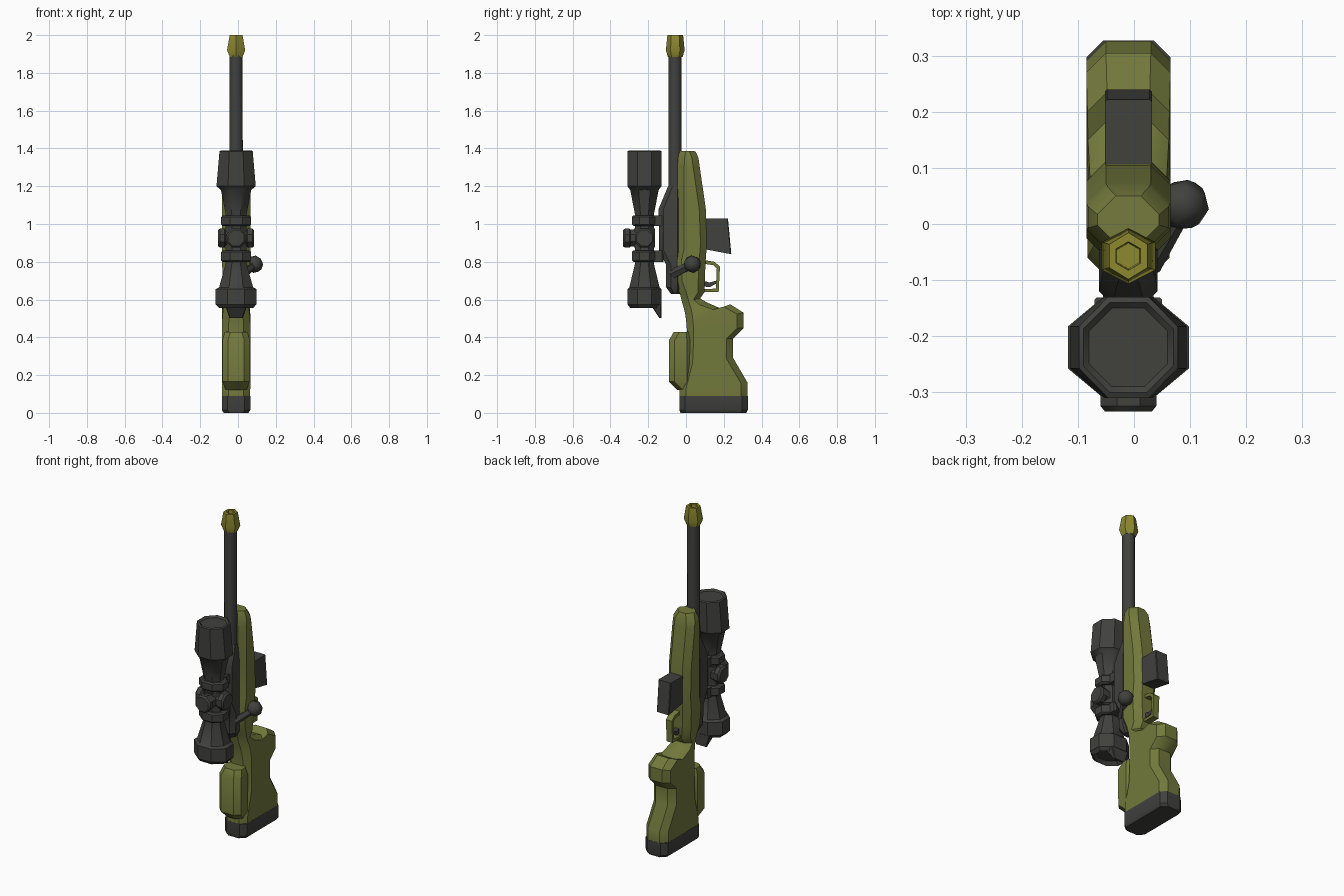
import bpy, bmesh, math
from mathutils import Vector

CX = -0.01  # centre line of the rifle


def material(name, rgb):
    m = bpy.data.materials.new(name)
    m.diffuse_color = (*rgb, 1)
    return m


OLIVE = material("olive_stock", (0.17, 0.19, 0.045))
DARK = material("dark_metal", (0.052, 0.054, 0.048))
BRASS = material("yellow_olive", (0.27, 0.25, 0.03))


def loft(name, rings, mat, angle=35):
    """Skin a list of equal-length rings and cap both ends."""
    bm = bmesh.new()
    vs = [[bm.verts.new(p) for p in r] for r in rings]
    n = len(vs[0])
    for a, b in zip(vs, vs[1:]):
        for i in range(n):
            j = (i + 1) % n
            bm.faces.new((a[i], a[j], b[j], b[i]))
    bm.faces.new(vs[0][::-1])
    bm.faces.new(vs[-1])
    bmesh.ops.recalc_face_normals(bm, faces=bm.faces)
    me = bpy.data.meshes.new(name)
    bm.to_mesh(me)
    bm.free()
    me.materials.append(mat)
    me.shade_smooth()
    me.set_sharp_from_angle(angle=math.radians(angle))
    ob = bpy.data.objects.new(name, me)
    bpy.context.collection.objects.link(ob)
    return ob


def slab(name, rows, mat, chamfer, cx=CX):
    """Chamfered box sections; each row is half width, y0, z0, y1, z1."""
    rings = []
    for hw, y0, z0, y1, z1 in rows:
        c = min(chamfer, hw * 0.6, (y1 - y0) * 0.45)
        t = c / (y1 - y0)
        pts = [(c - hw, 0), (hw - c, 0), (hw, t), (hw, 1 - t),
               (hw - c, 1), (c - hw, 1), (-hw, 1 - t), (-hw, t)]
        rings.append([(cx + x, y0 + (y1 - y0) * s, z0 + (z1 - z0) * s) for x, s in pts])
    return loft(name, rings, mat)


def turned(name, origin, axis, rows, mat, sides=8, angle=35):
    """Turned part; each row is distance along axis and two radii."""
    q = Vector((0, 0, 1)).rotation_difference(Vector(axis))
    k = 1 / math.cos(math.pi / sides)
    rings = []
    for d, rx, ry in rows:
        ring = []
        for i in range(sides):
            a = 2 * math.pi * (i + 0.5) / sides
            ring.append(Vector(origin) + q @ Vector((rx * k * math.cos(a), ry * k * math.sin(a), d)))
        rings.append(ring)
    return loft(name, rings, mat, angle)


def plate(name, profile, hw, mat):
    """Side profile (y, z) extruded across x."""
    return loft(name, [[(CX + s * hw, y, z) for y, z in profile] for s in (-1, 1)], mat)


# butt pad
slab("butt_pad", [(0.065, -0.03, 0.0, 0.32, 0.0), (0.075, -0.035, 0.015, 0.327, 0.015),
                  (0.075, -0.035, 0.09, 0.327, 0.09)], DARK, 0.03)

# shoulder stock, pistol grip and fore-end in one skin
slab("stock", [
    (0.074, -0.034, 0.09, 0.326, 0.09),
    (0.075, -0.034, 0.13, 0.326, 0.16),
    (0.075, 0.0, 0.26, 0.25, 0.29),
    (0.075, 0.005, 0.38, 0.25, 0.395),
    (0.075, 0.005, 0.43, 0.305, 0.45),
    (0.075, 0.003, 0.47, 0.305, 0.53),
    (0.073, 0.0, 0.49, 0.235, 0.575),
    (0.072, -0.002, 0.51, 0.185, 0.552),
    (0.068, -0.008, 0.54, 0.11, 0.585),
    (0.062, -0.022, 0.59, 0.075, 0.605),
    (0.064, -0.032, 0.63, 0.098, 0.64),
    (0.07, -0.055, 0.69, 0.10, 0.72),
    (0.075, -0.06, 0.80, 0.105, 0.82),
    (0.075, -0.045, 0.86, 0.112, 0.90),
    (0.075, -0.045, 1.08, 0.105, 1.08),
    (0.075, -0.045, 1.30, 0.073, 1.30),
    (0.072, -0.042, 1.35, 0.066, 1.35),
    (0.055, -0.035, 1.388, 0.05, 1.385)], OLIVE, 0.035)

# raised cheek rest
slab("cheek_rest", [
    (0.055, -0.045, 0.12, 0.03, 0.12),
    (0.072, -0.09, 0.165, 0.035, 0.165),
    (0.073, -0.09, 0.385, 0.035, 0.385),
    (0.06, -0.065, 0.428, 0.03, 0.43)], OLIVE, 0.03)

# receiver with scope rail
slab("receiver", [
    (0.03, -0.08, 0.63, -0.03, 0.63),
    (0.05, -0.105, 0.665, -0.02, 0.665),
    (0.052, -0.105, 0.785, -0.02, 0.785),
    (0.052, -0.143, 0.86, -0.02, 0.86),
    (0.052, -0.145, 1.08, -0.02, 1.08),
    (0.048, -0.12, 1.14, -0.02, 1.14),
    (0.04, -0.095, 1.20, -0.02, 1.20)], DARK, 0.025)

# barrel and hollow muzzle tip
turned("barrel", (CX, -0.058, 0), (0, 0, 1),
       [(1.1, 0.036, 0.036), (1.91, 0.034, 0.034)], DARK, 8, 50)
turned("muzzle_tip", (CX, -0.057, 0), (0, 0, 1),
       [(1.885, 0.034, 0.034), (1.92, 0.048, 0.043), (2.0, 0.034, 0.036),
        (2.0, 0.022, 0.022), (1.94, 0.02, 0.02)], BRASS, 6)

# magazine
slab("magazine", [
    (0.042, 0.08, 0.87, 0.24, 0.84),
    (0.042, 0.08, 1.03, 0.222, 1.03)], DARK, 0.004)

# trigger guard and trigger
plate("trigger_guard", [
    (0.09, 0.81), (0.15, 0.80), (0.18, 0.775), (0.173, 0.64), (0.09, 0.64),
    (0.09, 0.655), (0.158, 0.658), (0.163, 0.765), (0.145, 0.782), (0.09, 0.79)], 0.02, OLIVE)
plate("trigger", [(0.09, 0.67), (0.125, 0.665), (0.16, 0.685), (0.16, 0.70),
                  (0.125, 0.69), (0.09, 0.70)], 0.012, DARK)

# bolt handle and knob
start, end = Vector((0.02, -0.07, 0.735)), Vector((0.085, 0.03, 0.785))
way = (end - start).normalized()
turned("bolt_arm", start, way, [(0, 0.026, 0.026), ((end - start).length, 0.018, 0.018)], DARK, 6)
turned("bolt_knob", end, way, [(-0.035, 0.018, 0.018), (-0.012, 0.04, 0.04),
                               (0.022, 0.04, 0.04), (0.045, 0.02, 0.02)], DARK, 8, 50)

# scope tube: eyepiece, waist and objective bell
SC = (CX, -0.22, 0)
turned("scope_body", SC, (0, 0, 1), [
    (0.575, 0.07, 0.06), (0.555, 0.09, 0.075), (0.575, 0.108, 0.09), (0.655, 0.108, 0.09),
    (0.665, 0.09, 0.08), (0.79, 0.055, 0.05), (1.05, 0.055, 0.05),
    (1.18, 0.08, 0.075), (1.20, 0.104, 0.09), (1.385, 0.088, 0.09), (1.39, 0.08, 0.08),
    (1.38, 0.07, 0.07)], DARK)

# mounting rings with feet on the rail
for label, z0, z1 in (("rear", 0.80, 0.86), ("front", 0.99, 1.045)):
    turned("scope_ring_" + label, SC, (0, 0, 1),
           [(z0, 0.07, 0.058), (z0 + 0.008, 0.08, 0.066),
            (z1 - 0.008, 0.08, 0.066), (z1, 0.07, 0.058)], DARK)
    slab("scope_foot_" + label, [(0.045, -0.2, z0, -0.118, z0),
                                 (0.045, -0.2, z1, -0.118, z1)], DARK, 0.01)

# adjustment turrets: left, right and upper
TURRET = (CX, -0.22, 0.925)
for label, axis, reach in (("left", (-1, 0, 0), 0.096), ("right", (1, 0, 0), 0.096),
                           ("upper", (0, -1, 0), 0.114)):
    turned("turret_" + label, TURRET, axis,
           [(0, 0.045, 0.045), (reach - 0.04, 0.045, 0.045), (reach - 0.035, 0.05, 0.05),
            (reach - 0.01, 0.05, 0.05), (reach, 0.042, 0.042)], DARK)
turned("turret_block", SC, (0, 0, 1), [(0.875, 0.058, 0.055), (0.975, 0.058, 0.055)], DARK)

# pointed lip under the eyepiece
slab("eyepiece_lip", [(0.036, -0.142, 0.503, -0.13, 0.503),
                      (0.06, -0.19, 0.575, -0.131, 0.575)], DARK, 0.004)
